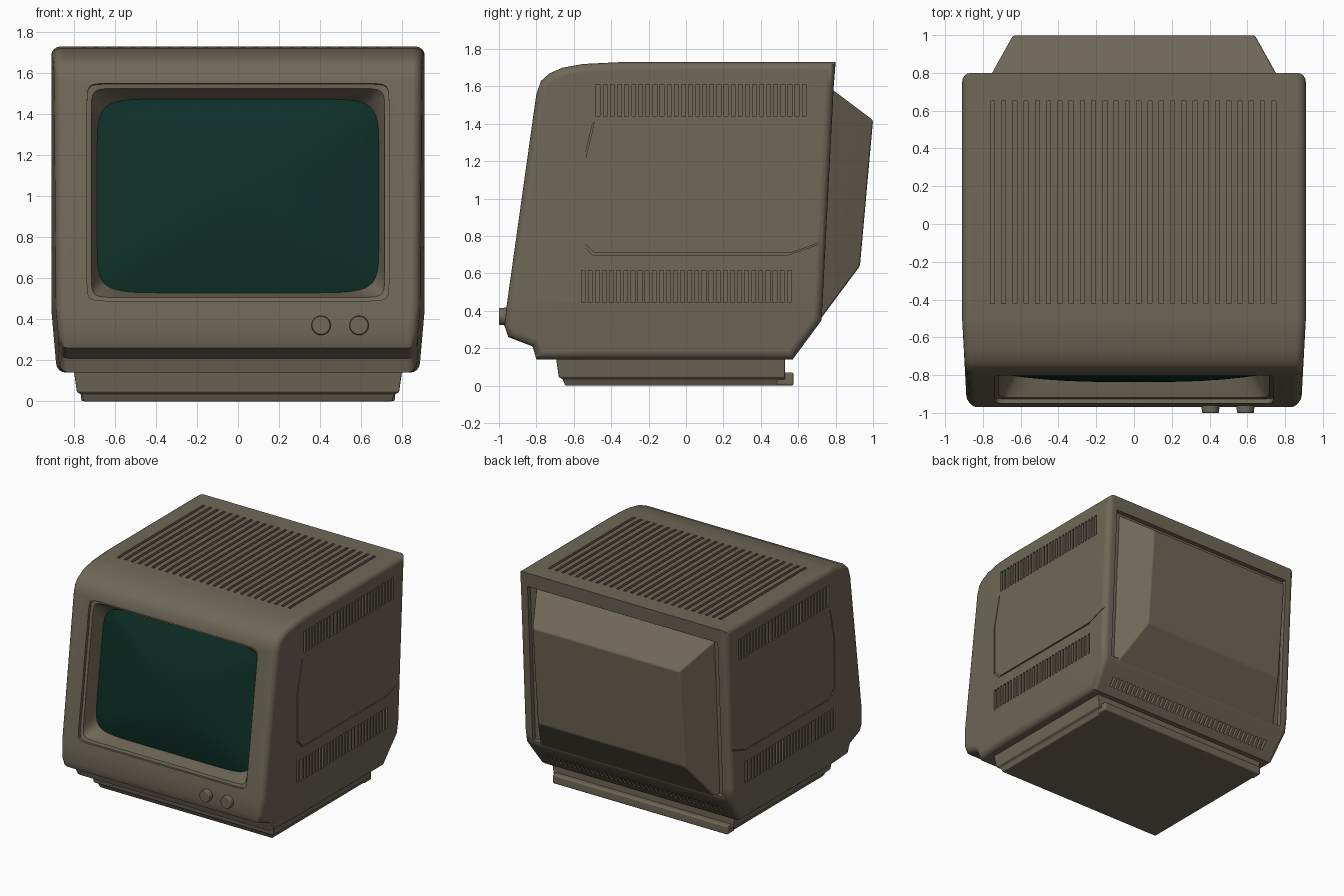
import bpy, bmesh, math
from mathutils import Matrix, Vector

if "Cube" in bpy.data.objects:
    bpy.data.objects.remove(bpy.data.objects["Cube"], do_unlink=True)


def material(name, rgb):
    m = bpy.data.materials.new(name)
    m.use_nodes = True
    m.diffuse_color = (*rgb, 1)
    node = next(n for n in m.node_tree.nodes if n.type == "BSDF_PRINCIPLED")
    node.inputs["Base Color"].default_value = (*rgb, 1)
    node.inputs["Roughness"].default_value = 0.7
    return m


CASE = material("aged beige plastic", (0.16, 0.138, 0.098))
GLASS = material("dark green glass", (0.004, 0.028, 0.02))


def loft(bm, loops):
    """Skin a stack of equal-length point loops and cap both ends."""
    rings = [[bm.verts.new(p) for p in loop] for loop in loops]
    for a, b in zip(rings, rings[1:]):
        for i in range(len(a)):
            j = (i + 1) % len(a)
            bm.faces.new((a[i], a[j], b[j], b[i]))
    caps = [bm.faces.new(rings[0]), bm.faces.new(rings[-1])]
    bmesh.ops.recalc_face_normals(bm, faces=bm.faces)
    return caps


def prism(bm, profile, x0, x1):
    """Extrude a (y, z) profile along x."""
    return loft(bm, [[(x, y, z) for y, z in profile] for x in (x0, x1)])


def box(bm, centre, size, tilt=0):
    bmesh.ops.create_cube(bm, size=1, matrix=Matrix.Translation(centre)
                          @ Matrix.Rotation(tilt, 4, "X") @ Matrix.Diagonal((*size, 1)))


def add(name, bm, mat=CASE):
    mesh = bpy.data.meshes.new(name)
    bm.to_mesh(mesh)
    bm.free()
    mesh.materials.append(mat)
    ob = bpy.data.objects.new(name, mesh)
    bpy.context.collection.objects.link(ob)
    return ob


def finish(ob, bevel=0):
    bpy.ops.object.select_all(action="DESELECT")
    ob.select_set(True)
    bpy.context.view_layer.objects.active = ob
    if bevel:
        mod = ob.modifiers.new("soft edges", "BEVEL")
        mod.width, mod.segments = bevel, 3
        bpy.ops.object.modifier_apply(modifier=mod.name)
    bpy.ops.object.shade_smooth_by_angle(angle=math.radians(35))
    ob.modifiers.new("flat panels", "WEIGHTED_NORMAL").keep_sharp = True


def cut(ob, bm):
    cutter = add("cutter", bm)
    cutter.hide_render = True
    mod = ob.modifiers.new("cut", "BOOLEAN")
    mod.object, mod.operation, mod.solver = cutter, "DIFFERENCE", "EXACT"
    bpy.context.view_layer.objects.active = ob
    bpy.ops.object.modifier_apply(modifier=mod.name)
    bpy.data.objects.remove(cutter, do_unlink=True)


# Casing: side profile with rounded rims, narrowing to the front and bottom
profile = [(-0.80, 0.14), (-0.82, 0.21), (-0.95, 0.26), (-0.97, 0.32), (-0.96, 0.42),
           (-0.80, 1.56), (-0.775, 1.63), (-0.73, 1.67), (-0.66, 1.70), (-0.55, 1.72),
           (-0.35, 1.73), (0.80, 1.73), (0.79, 1.60), (0.725, 0.35), (0.57, 0.14)]
bm = bmesh.new()
caps = prism(bm, profile, -0.91, 0.91)
rim = list({e for f in caps for e in f.edges})
bmesh.ops.bevel(bm, geom=rim, offset=0.045, segments=4, profile=0.5,
                affect="EDGES", clamp_overlap=False)
for point, normal in (((0, -0.5, 0), (0, 1, 0)), ((0, 0, 0.45), (0, 0, 1))):
    bmesh.ops.bisect_plane(bm, geom=bm.verts[:] + bm.edges[:] + bm.faces[:],
                           plane_co=point, plane_no=normal)
for v in bm.verts:
    low = max(0, (0.45 - v.co.z) / 0.31)
    fore = max(0, (-0.5 - v.co.y) / 0.47)
    v.co.x *= 1 - 0.03 * low - 0.028 * fore
casing = add("casing", bm)

# Frame of the slanted front face
UP = Vector((0, 0.139, 1)).normalized()
IN = Vector((0, UP.z, -UP.y))
MID = Vector((0, -0.877, 1.02))


def oval(half_w, half_h, power, depth, count=64):
    """Rounded rectangle lying at a depth behind the front face."""
    pts = []
    for i in range(count):
        a = 2 * math.pi * (i + 0.5) / count
        c, s = math.cos(a), math.sin(a)
        u = math.copysign(abs(c) ** (2 / power), c) * half_w
        w = math.copysign(abs(s) ** (2 / power), s) * half_h
        pts.append(MID + Vector((u, 0, 0)) + UP * w + IN * depth)
    return pts


# Stepped screen opening
bm = bmesh.new()
loft(bm, [oval(0.735, 0.535, 30, -0.1), oval(0.735, 0.535, 30, 0.025),
          oval(0.715, 0.515, 24, 0.03), oval(0.685, 0.475, 9, 0.14),
          oval(0.685, 0.475, 9, 0.17)])
cut(casing, bm)

# Recess in the back
bm = bmesh.new()
prism(bm, [(0.755, 1.62), (0.692, 0.38), (1.1, 0.38), (1.1, 1.62)], -0.83, 0.83)
cut(casing, bm)

# Ventilation slots on the top, sides and lower back
bm = bmesh.new()
for i in range(26):
    box(bm, (-0.75 + 0.0596 * i, 0.115, 1.73), (0.022, 1.07, 0.09))
for side in (-1, 1):
    for y0, z in ((-0.47, 1.525), (-0.55, 0.53)):
        for i in range(30):
            box(bm, (side * 0.91, y0 + 0.038 * i, z), (0.08, 0.02, 0.17))
for i in range(38):
    box(bm, (-0.74 + 0.04 * i, 0.632, 0.225), (0.02, 0.06, 0.075), math.radians(-36))
cut(casing, bm)

# Thin seam on each side
seam = [(-0.50, 1.40), (-0.56, 1.15), (-0.56, 0.76), (-0.50, 0.70), (0.55, 0.70), (0.72, 0.76)]
outline = seam + [(y + 0.01, z + 0.01) for y, z in reversed(seam)]
bm = bmesh.new()
prism(bm, outline, 0.9, 1)
prism(bm, outline, -1, -0.9)
cut(casing, bm)
finish(casing)

# Bulging screen glass
bm = bmesh.new()
steps = [1, 0.9, 0.75, 0.6, 0.45, 0.3, 0.15, 0.02]
loft(bm, [oval(0.69, 0.48, 9, 0.165)]
     + [oval(0.69 * r, 0.48 * r, 2 + 7 * r, 0.135 - 0.08 * (1 - r * r)) for r in steps])
finish(add("screen", bm, GLASS))

# Tube housing on the back
bm = bmesh.new()
loft(bm, [[(-w, y0, z0), (w, y0, z0), (w, y1, z1), (-w, y1, z1)]
          for w, y0, z0, y1, z1 in ((0.785, 0.74, 1.615, 0.685, 0.31),
                                    (0.64, 1.0, 1.42, 0.93, 0.64))])
finish(add("tube_housing", bm), 0.012)

# Stand with a stepped edge and rear lip
bm = bmesh.new()
loft(bm, [[(-w, y0, z), (w, y0, z), (w, y1, z), (-w, y1, z)]
          for w, y0, y1, z in ((0.75, -0.645, 0.53, 0), (0.765, -0.66, 0.53, 0.035),
                               (0.785, -0.68, 0.53, 0.045), (0.80, -0.695, 0.53, 0.15))])
finish(add("stand", bm), 0.005)
bm = bmesh.new()
box(bm, (0, 0.53, 0.036), (1.53, 0.09, 0.07))
finish(add("stand_rear_lip", bm), 0.012)

# Two control knobs
for name, x in (("left_knob", 0.59), ("right_knob", 0.405)):
    bm = bmesh.new()
    bmesh.ops.create_cone(bm, cap_ends=True, segments=24, radius1=0.049, radius2=0.045, depth=0.06,
                          matrix=Matrix.Translation((x, -0.97, 0.37))
                          @ Matrix.Rotation(math.pi / 2, 4, "X"))
    finish(add(name, bm), 0.006)
